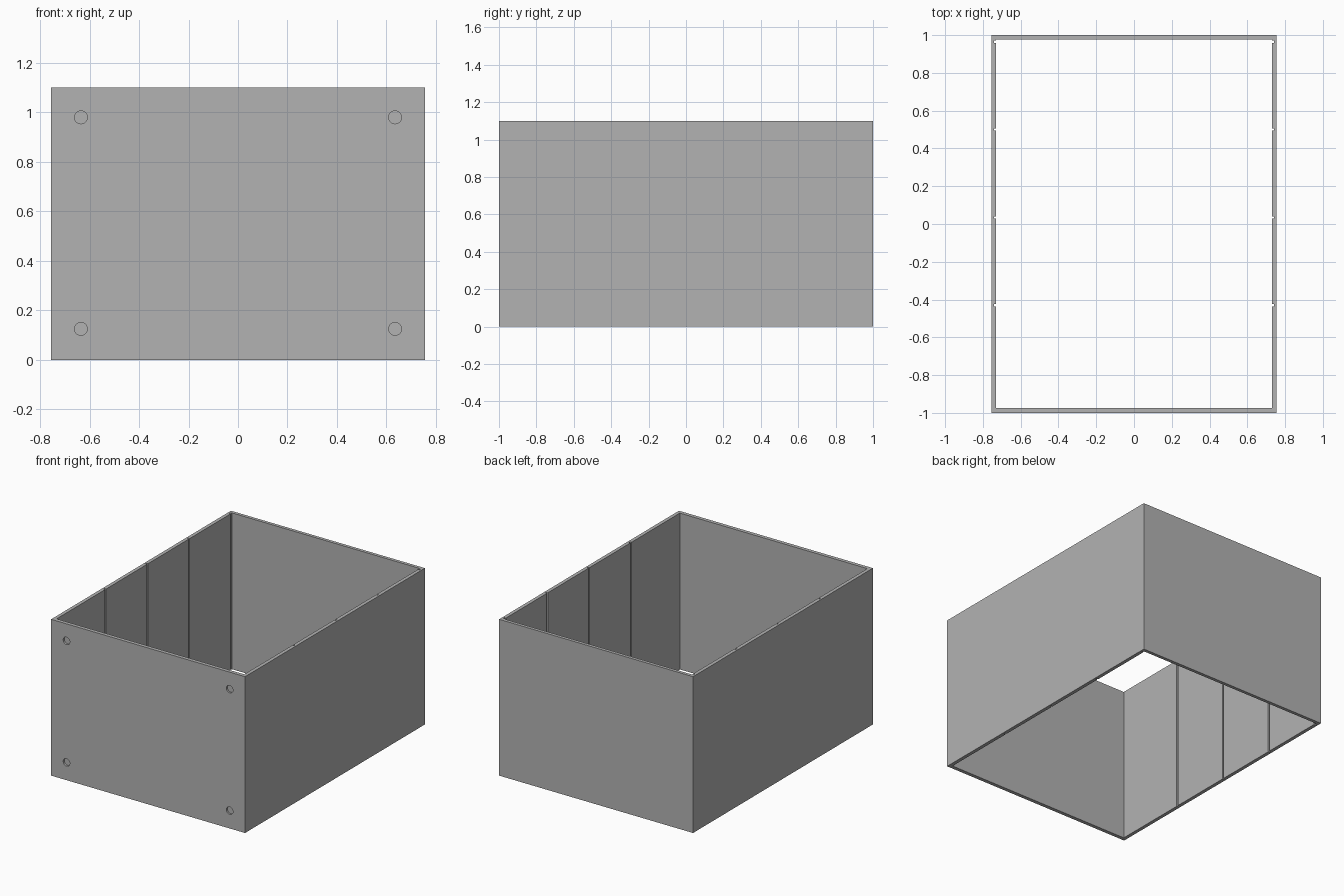
import bpy

cube = bpy.data.objects.get("Cube")
if cube:
    bpy.data.objects.remove(cube, do_unlink=True)

WIDTH, LENGTH, HEIGHT = 1.51, 2.0, 1.1
SIDE, FRONT, BACK = 0.025, 0.026, 0.023

grey = bpy.data.materials.new("plain grey")
grey.use_nodes = True
colour = (0.45, 0.45, 0.45, 1)
grey.diffuse_color = colour
grey.node_tree.nodes["Principled BSDF"].inputs["Base Color"].default_value = colour


def box(name, low, high):
    """Axis-aligned box between two corners."""
    centre = [(a + b) / 2 for a, b in zip(low, high)]
    bpy.ops.mesh.primitive_cube_add(size=1, location=centre)
    obj = bpy.context.object
    obj.name = name
    obj.scale = [b - a for a, b in zip(low, high)]
    bpy.ops.object.transform_apply(location=True, rotation=True, scale=True)
    obj.data.materials.append(grey)
    return obj


def carve(target, cutter):
    """Subtract the cutter from the target and discard the cutter."""
    cutter.hide_render = True
    mod = target.modifiers.new("carve", 'BOOLEAN')
    mod.operation = 'DIFFERENCE'
    mod.solver = 'EXACT'
    mod.object = cutter
    bpy.context.view_layer.objects.active = target
    bpy.ops.object.modifier_apply(modifier=mod.name)
    bpy.data.objects.remove(cutter, do_unlink=True)


# Outer shell, open at top and bottom
x, y = WIDTH / 2, LENGTH / 2
shell = box("box_shell", (-x, -y, 0), (x, y, HEIGHT))
inner = x - SIDE
carve(shell, box("cavity_cutter", (-inner, FRONT - y, -1), (inner, y - BACK, HEIGHT + 1)))

# Vertical divider grooves inside both long walls
for side in (-1, 1):
    for i in range(4):
        gy = 0.965 - i * 0.465
        ends = sorted((side * (inner - 0.02), side * (inner + 0.012)))
        carve(shell, box("groove_cutter", (ends[0], gy - 0.006, -1),
                         (ends[1], gy + 0.006, HEIGHT + 1)))

# Shallow round recesses at the corners of the front
for hx in (-0.635, 0.635):
    for hz in (0.125, 0.98):
        bpy.ops.mesh.primitive_cylinder_add(
            vertices=32, radius=0.026, depth=0.04,
            location=(hx, -y - 0.007, hz), rotation=(1.570796, 0, 0))
        recess = bpy.context.object
        recess.data.materials.append(grey)
        carve(shell, recess)

# Flat faces, smooth only around the recess walls
bpy.ops.object.select_all(action='DESELECT')
shell.select_set(True)
bpy.context.view_layer.objects.active = shell
bpy.ops.object.shade_smooth_by_angle(angle=0.5)
